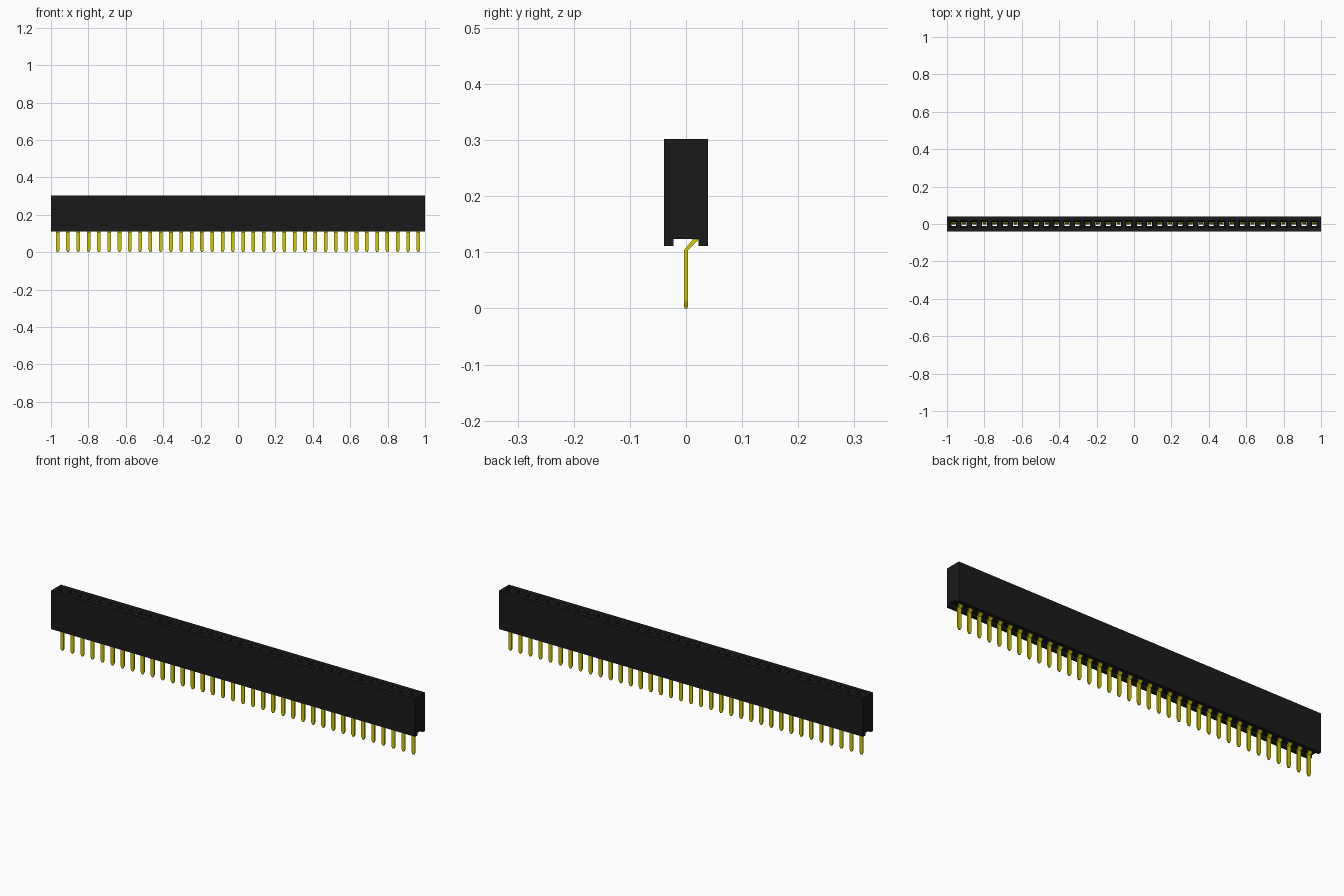
import bpy, bmesh

cube = bpy.data.objects.get("Cube")
if cube:
    bpy.data.objects.remove(cube, do_unlink=True)

COUNT, PITCH = 36, 0.0551
CENTRES = [(i - (COUNT - 1) / 2) * PITCH for i in range(COUNT)]


def material(name, rgb):
    m = bpy.data.materials.new(name)
    m.use_nodes = True
    m.diffuse_color = (*rgb, 1)
    m.node_tree.nodes["Principled BSDF"].inputs["Base Color"].default_value = (*rgb, 1)
    return m


def loft(bm, rings):
    """Skin a closed solid through rings of equal point count."""
    loops = [[bm.verts.new(p) for p in ring] for ring in rings]
    for a, b in zip(loops, loops[1:]):
        for i in range(len(a)):
            j = (i + 1) % len(a)
            bm.faces.new((a[i], a[j], b[j], b[i]))
    bm.faces.new(loops[0][::-1])
    bm.faces.new(loops[-1])


def make_object(name, bm, mat):
    bmesh.ops.recalc_face_normals(bm, faces=bm.faces)
    mesh = bpy.data.meshes.new(name)
    bm.to_mesh(mesh)
    bm.free()
    mesh.materials.append(mat)
    obj = bpy.data.objects.new(name, mesh)
    bpy.context.collection.objects.link(obj)
    return obj


def rect(x, half_x, y0, y1, z):
    return [(x - half_x, y0, z), (x + half_x, y0, z),
            (x + half_x, y1, z), (x - half_x, y1, z)]


black = material("black plastic", (0.0103, 0.0103, 0.0103))
gold = material("gold contact", (0.65, 0.61, 0.0))

# Housing: channelled cross-section run along x
profile = [(-0.039, 0.111), (-0.022, 0.111), (-0.022, 0.124), (0.022, 0.124),
           (0.022, 0.111), (0.039, 0.111), (0.039, 0.302), (-0.039, 0.302)]
bm = bmesh.new()
loft(bm, [[(x, y, z) for y, z in profile] for x in (-1, 1)])
housing = make_object("housing", bm, black)

# Sockets: a shaft with a flared mouth, cut through the housing
bm = bmesh.new()
for x in CENTRES:
    loft(bm, [rect(x, 0.0125, -0.010, 0.0215, 0.118),
              rect(x, 0.0125, -0.010, 0.0215, 0.284),
              rect(x, 0.0125, -0.010, 0.012, 0.2845),
              rect(x, 0.019, -0.019, 0.019, 0.303)])
cutter = make_object("socket_cutter", bm, black)
cutter.hide_render = True
cut = housing.modifiers.new("sockets", 'BOOLEAN')
cut.operation, cut.solver, cut.object = 'DIFFERENCE', 'EXACT', cutter
graph = bpy.context.evaluated_depsgraph_get()
housing.data = bpy.data.meshes.new_from_object(housing.evaluated_get(graph))
housing.modifiers.clear()
bpy.data.objects.remove(cutter, do_unlink=True)

# Pins: flat strips with a pointed tail, a crank and a sprung contact
# (y, z, half width, half thickness)
path = [(0, 0, 0.004, 0.003), (0, 0.012, 0.0095, 0.0035), (0, 0.104, 0.0095, 0.0035),
        (0.0165, 0.122, 0.0095, 0.005), (0.017, 0.126, 0.0115, 0.004),
        (0.017, 0.2, 0.0115, 0.004), (0.006, 0.255, 0.0115, 0.004),
        (0.01, 0.275, 0.0115, 0.004)]
bm = bmesh.new()
for x in CENTRES:
    loft(bm, [rect(x, w, y - t, y + t, z) for y, z, w, t in path])
make_object("contact_pins", bm, gold)
